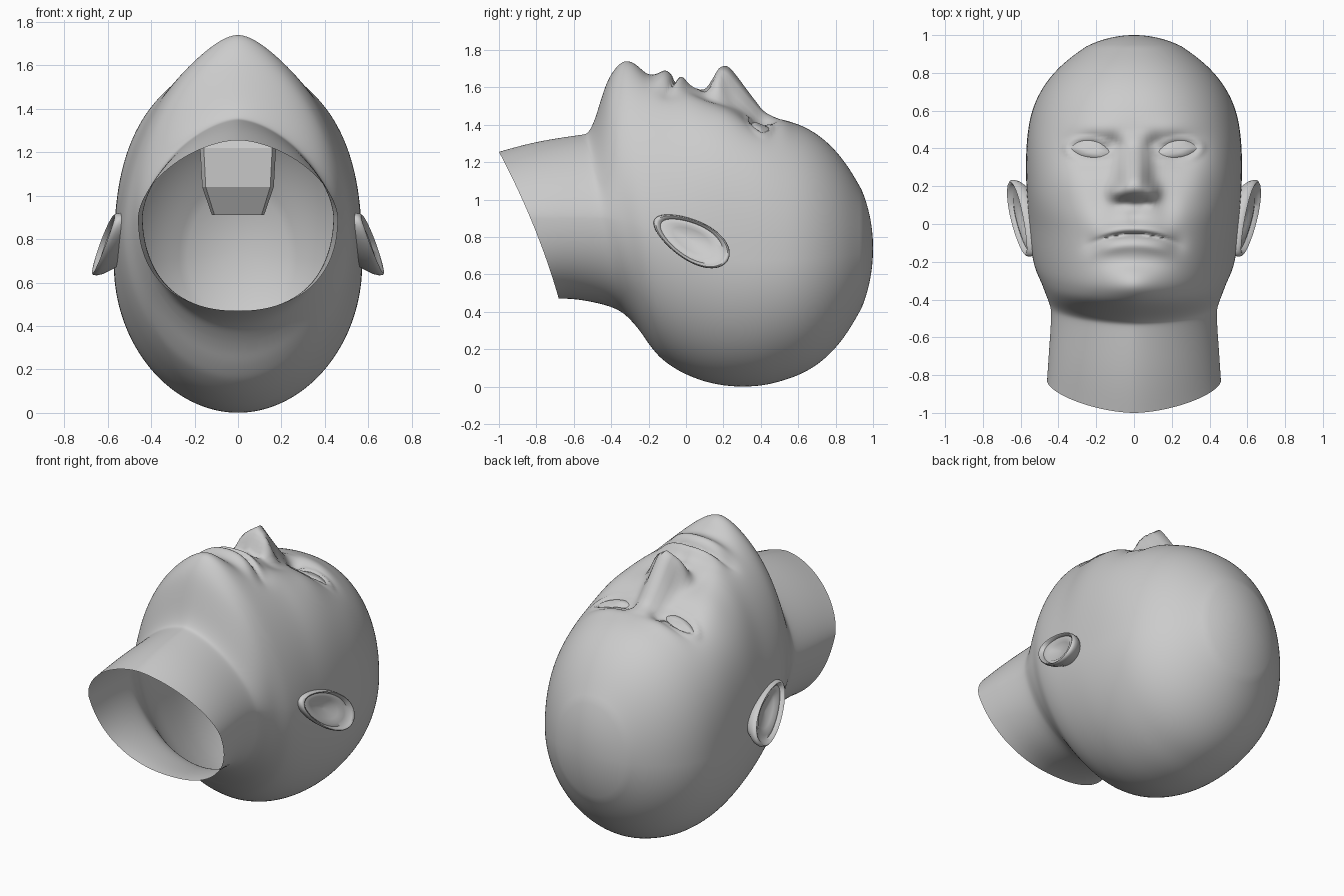
import bpy, bmesh, math
from mathutils import Vector
from mathutils.bvhtree import BVHTree

if "Cube" in bpy.data.objects:
    bpy.data.objects.remove(bpy.data.objects["Cube"])

grey = bpy.data.materials.new("plain_grey")
grey.diffuse_color = (0.6, 0.6, 0.6, 1)
grey.use_nodes = True
grey.node_tree.nodes["Principled BSDF"].inputs["Base Color"].default_value = grey.diffuse_color


def finish(name, bm, angle=50):
    bmesh.ops.recalc_face_normals(bm, faces=bm.faces)
    me = bpy.data.meshes.new(name)
    bm.to_mesh(me)
    bm.free()
    ob = bpy.data.objects.new(name, me)
    bpy.context.collection.objects.link(ob)
    me.materials.append(grey)
    bpy.ops.object.select_all(action='DESELECT')
    ob.select_set(True)
    bpy.context.view_layer.objects.active = ob
    bpy.ops.object.shade_smooth_by_angle(angle=math.radians(angle))
    return ob


def loft(bm, rings):
    """Skin closed rings and cap the last one."""
    rows = [[bm.verts.new(p) for p in r] for r in rings]
    n = len(rows[0])
    for a, b in zip(rows, rows[1:]):
        for i in range(n):
            j = (i + 1) % n
            bm.faces.new((a[i], a[j], b[j], b[i]))
    bm.faces.new(rows[-1])


def spline(pts, steps):
    """Catmull-Rom through tuples of any length."""
    out = []
    for i in range(len(pts) - 1):
        p0, p1, p2 = pts[max(i - 1, 0)], pts[i], pts[i + 1]
        p3 = pts[min(i + 2, len(pts) - 1)]
        for k in range(steps):
            t = k / steps
            out.append(tuple(0.5 * (2 * b + (c - a) * t + (2 * a - 5 * b + 4 * c - d) * t * t
                                    + (3 * b - a - 3 * c + d) * t ** 3)
                             for a, b, c, d in zip(p0, p1, p2, p3)))
    return out + [tuple(pts[-1])]


def g(v, c, s):
    return math.exp(-((v - c) / s) ** 2)


def clamp(v):
    return min(max(v, 0), 1)


# nose ridge: y, height
NOSE = spline([(.05, 0), (.10, .02), (.14, .09), (.175, .165), (.21, .195),
               (.25, .185), (.36, .08), (.42, .025), (.50, 0)], 8)
EYE = (.232, .392)


def nose(x, y):
    for a, b in zip(NOSE, NOSE[1:]):
        if a[0] <= y <= b[0]:
            h = a[1] + (y - a[0]) / (b[0] - a[0]) * (b[1] - a[1])
            s = .072 + .02 * g(y, .14, .09)
            return h * math.exp(-(abs(x) / s) ** 2.4)
    return 0


def features(x, y):
    """Height added to the face at x, y."""
    ax = abs(x)
    d = nose(x, y)
    d += .055 * g(ax, .092, .038) * g(y, .168, .045)           # nostril wings
    d -= .03 * g(ax, .05, .026) * g(y, .11, .024)              # nostrils
    m = y + .055 + .9 * x * x                                  # mouth line and lips
    wide = math.exp(-(ax / .19) ** 4)
    d += wide * (.03 * g(m, .035, .034) + .034 * g(m, -.05, .04) - .036 * g(m, 0, .013))
    d -= .012 * g(x, 0, .025) * g(m, .09, .04)                 # groove under the nose
    d -= .015 * g(ax, .23, .05) * g(y, -.1, .06)               # mouth corners
    d -= .018 * g(x, 0, .15) * g(y, -.205, .045)               # dip above the chin
    d += .032 * g(x, 0, .15) * g(y, -.32, .08)                 # chin
    d -= .055 * g(ax, .21, .12) * g(y, .39, .085)              # eye sockets
    d -= .04 * g(ax, .105, .045) * g(y, .405, .06)
    d += .012 * g(ax, .2, .13) * g(y, .51, .05)                # brows
    d += .015 * g(ax, .34, .1) * g(y, .22, .1)                 # cheekbones
    d -= .018 * g(ax, .17, .06) * g(y, .1, .1)                 # cheek folds
    e = ((ax - EYE[0]) / .11) ** 2 + ((y - EYE[1] - .1 * (ax - EYE[0])) / .052) ** 2
    d += .011 * g(e, 1.35, .45)                                # eyelids
    return d


# neck and face: top y, bottom y, top z, bottom z, half width, upper roundness
STATIONS = [
    (-1, -.68, 1.255, .47, .46, 1.7), (-.8, -.58, 1.31, .468, .45, 1.7),
    (-.57, -.38, 1.345, .425, .437, 1.65), (-.525, -.3, 1.355, .36, .445, 1.65),
    (-.49, -.26, 1.42, .315, .46, 1.75), (-.46, -.23, 1.515, .275, .474, 1.8),
    (-.42, -.2, 1.63, .23, .49, 1.8), (-.37, -.16, 1.69, .18, .512, 1.75),
    (-.31, -.12, 1.712, .14, .53, 1.75), (-.2, -.04, 1.685, .085, .547, 1.85),
    (-.06, .05, 1.64, .045, .557, 2.05), (.05, .13, 1.6, .02, .564, 2.35),
    (.2, .25, 1.52, 0, .571, 2.75), (.4, .42, 1.45, .005, .571, 2.7),
    (.55, .55, 1.42, .045, .553, 2.35)]
sections = [s + (.9 - .22 * clamp((s[0] + .53) / .75),) for s in spline(STATIONS, 12)]
# crown: sections shrink to a rounded end
for k in range(1, 37):
    u = math.sin(k / 36 * math.pi / 2)
    f = max(1 - u ** 1.6, 0) ** .5 + .004
    y = .55 + .45 * u
    sections.append((y, y, .74 + .68 * f, .74 - .695 * f, .553 * f, 2 + .35 * (1 - u), .74 - .06 * f))
# even out the run of sections, leaving the tip of the crown alone
last = len(sections) - 14
for _ in range(45):
    sections = [s if i in (0,) or i > last else
                tuple((a + 2 * b + c) / 4 for a, b, c in zip(sections[i - 1], s, sections[i + 1]))
                for i, s in enumerate(sections)]

AROUND = 192
rings = []
for yt, yb, zt, zb, w, nt, zm in sections:
    ring = []
    nb = 1.97 + .3 * clamp(-2 * yt - 1)
    bend = .3 - .45 * clamp((yt + .8) / .27)
    for i in range(AROUND):
        a = 2 * math.pi * i / AROUND
        s, c = math.sin(a), math.cos(a)
        n = nt if c > 0 else nb
        x = math.copysign(w * abs(s) ** (2 / n), s)
        z = zm + (zt - zm if c > 0 else zb - zm) * abs(c) ** (2 / n)
        h = clamp((zt - z) / (zt - zb))
        y = yt + (yb - yt) * h * (1 + bend * (1 - h))
        if c > .02:
            z += features(x, y) * min(1, c * 3)
        ring.append((x, y, z))
    rings.append(ring)
bm = bmesh.new()
loft(bm, rings)
bm.normal_update()
tree = BVHTree.FromBMesh(bm)
finish("head", bm, 75)

# eyeballs: almond domes set between the lids
for side, name in ((1, "left_eye"), (-1, "right_eye")):
    bm = bmesh.new()
    rings = []
    for r in (1, .93, .8, .6, .4, .2, .04):
        ring = []
        for i in range(40):
            a = 2 * math.pi * i / 40
            u = .108 * r * math.cos(a)
            v = r * math.sin(a) * (1 - .35 * abs(math.cos(a)) ** 3)
            x, y = EYE[0] + u, EYE[1] + v * (.054 if v > 0 else .042) + .1 * u
            hit = tree.ray_cast(Vector((side * x, y, 3)), Vector((0, 0, -1)))[0]
            ring.append((side * x, y, hit.z - .006 + .032 * (1 - r ** 2.5)))
        rings.append(ring)
    loft(bm, rings)
    finish(name, bm)

# ears: tilted egg outline carried through rings of scale and outward offset
EAR_RINGS = [(.6, -.13), (.82, -.08), (.96, -.045), (1, -.02), (.985, -.004), (.94, .003),
             (.88, -.003), (.82, -.02), (.66, -.016), (.5, -.032), (.03, -.045)]
TILT = math.radians(-29)
for side, name in ((1, "left_ear"), (-1, "right_ear")):
    bm = bmesh.new()
    rings = []
    for k, off in EAR_RINGS:
        ring = []
        for i in range(56):
            a = 2 * math.pi * i / 56
            u, v = .225 * k * math.cos(a), (.107 + .02 * math.cos(a)) * k * math.sin(a)
            y = .028 + u * math.cos(TILT) - v * math.sin(TILT)
            z = .785 + u * math.sin(TILT) + v * math.cos(TILT)
            x = .563 + .09 * (y + .17) + .3 * (.9 - z) + off
            ring.append((side * x, y, z))
        rings.append(ring)
    loft(bm, rings)
    finish(name, bm, 60)

# mouth cavity hanging inside the head, closed at the bottom: z, half width, front y, back y
bm = bmesh.new()
rings = []
for z, w, y0, y1 in ((1.47, .17, -.16, -.03), (1.38, .18, -.26, .06), (1.22, .175, -.31, .12),
                     (1.04, .165, -.30, .12), (.91, .12, -.22, .06)):
    c = w * .9
    rings.append([(-c, y0, z), (c, y0, z), (w, y0 + .04, z), (w, y1, z), (-w, y1, z), (-w, y0 + .04, z)])
loft(bm, rings)
finish("mouth_cavity", bm, 20)
